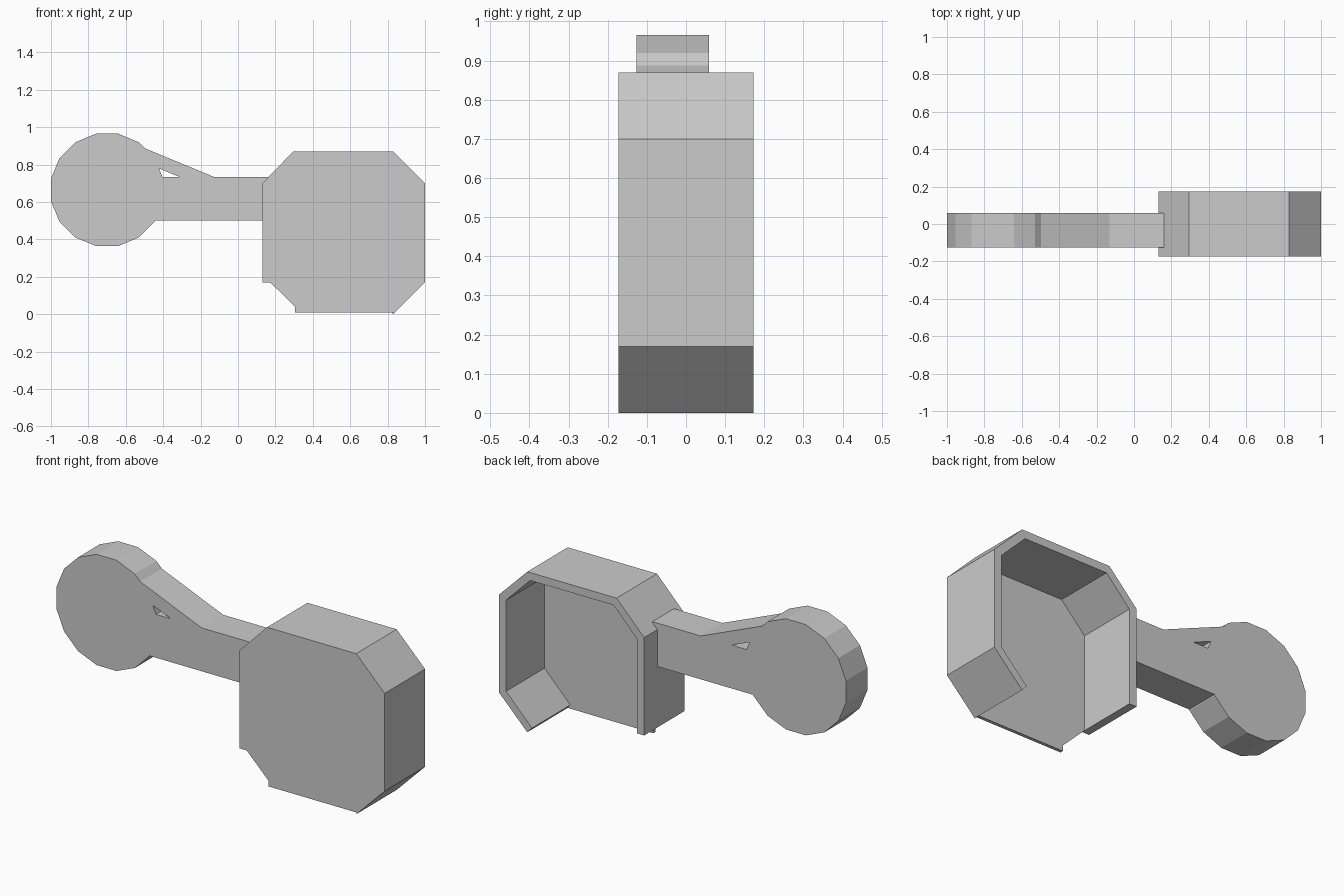
import bpy, bmesh, math
from mathutils import Vector

cube = bpy.data.objects.get("Cube")
if cube:
    bpy.data.objects.remove(cube, do_unlink=True)

# Single grey material
GREY = (0.6, 0.6, 0.6, 1)
grey = bpy.data.materials.new("plain grey")
grey.use_nodes = True
grey.diffuse_color = GREY
grey.node_tree.nodes["Principled BSDF"].inputs["Base Color"].default_value = GREY


def extrude_profile(name, outline, front, back):
    """Extrude an (x, z) outline from y=front to y=back."""
    bm = bmesh.new()
    face = bm.faces.new([bm.verts.new((x, front, z)) for x, z in outline])
    result = bmesh.ops.extrude_face_region(bm, geom=[face])
    moved = [v for v in result["geom"] if isinstance(v, bmesh.types.BMVert)]
    bmesh.ops.translate(bm, verts=moved, vec=Vector((0, back - front, 0)))
    bmesh.ops.recalc_face_normals(bm, faces=bm.faces)
    mesh = bpy.data.meshes.new(name)
    bm.to_mesh(mesh)
    bm.free()
    mesh.materials.append(grey)
    obj = bpy.data.objects.new(name, mesh)
    bpy.context.collection.objects.link(obj)
    return obj


# Open-backed housing: front plate and the wall around it, open underneath
BOX_FRONT, PLATE_BACK, BOX_BACK = -0.173, -0.155, 0.173
outer = [(0.13, 0.17), (0.13, 0.7), (0.295, 0.87), (0.83, 0.87),
         (1, 0.7), (1, 0.17), (0.83, 0)]
inner = [(0.173, 0.17), (0.173, 0.682), (0.313, 0.827), (0.812, 0.827),
         (0.957, 0.682), (0.957, 0.188), (0.802, 0.03)]
plate_bottom = [(0.83, 0.01), (0.305, 0.01), (0.305, 0.04), (0.173, 0.17)]
extrude_profile("housing_front_plate", outer + plate_bottom, BOX_FRONT, PLATE_BACK)
extrude_profile("housing_wall", outer + inner[::-1], PLATE_BACK, BOX_BACK)

# Side arm: sixteen-sided disc, straight bar and sloping brace
ARM = (-0.126, 0.059)
SIDES, RADIUS = 16, 0.306
angles = [math.tau * (i + 0.5) / SIDES for i in range(SIDES)]
disc = [(-0.7 + RADIUS * math.cos(a), 0.665 + RADIUS * math.sin(a)) for a in angles]
bar = [(-0.6, 0.5), (0.16, 0.5), (0.16, 0.735), (-0.6, 0.735)]
brace = [(-0.5, 0.888), (-0.13, 0.735), (-0.315, 0.735), (-0.5, 0.811)]
extrude_profile("arm_disc", disc, *ARM)
extrude_profile("arm_bar", bar, *ARM)
extrude_profile("arm_brace", brace, *ARM)
